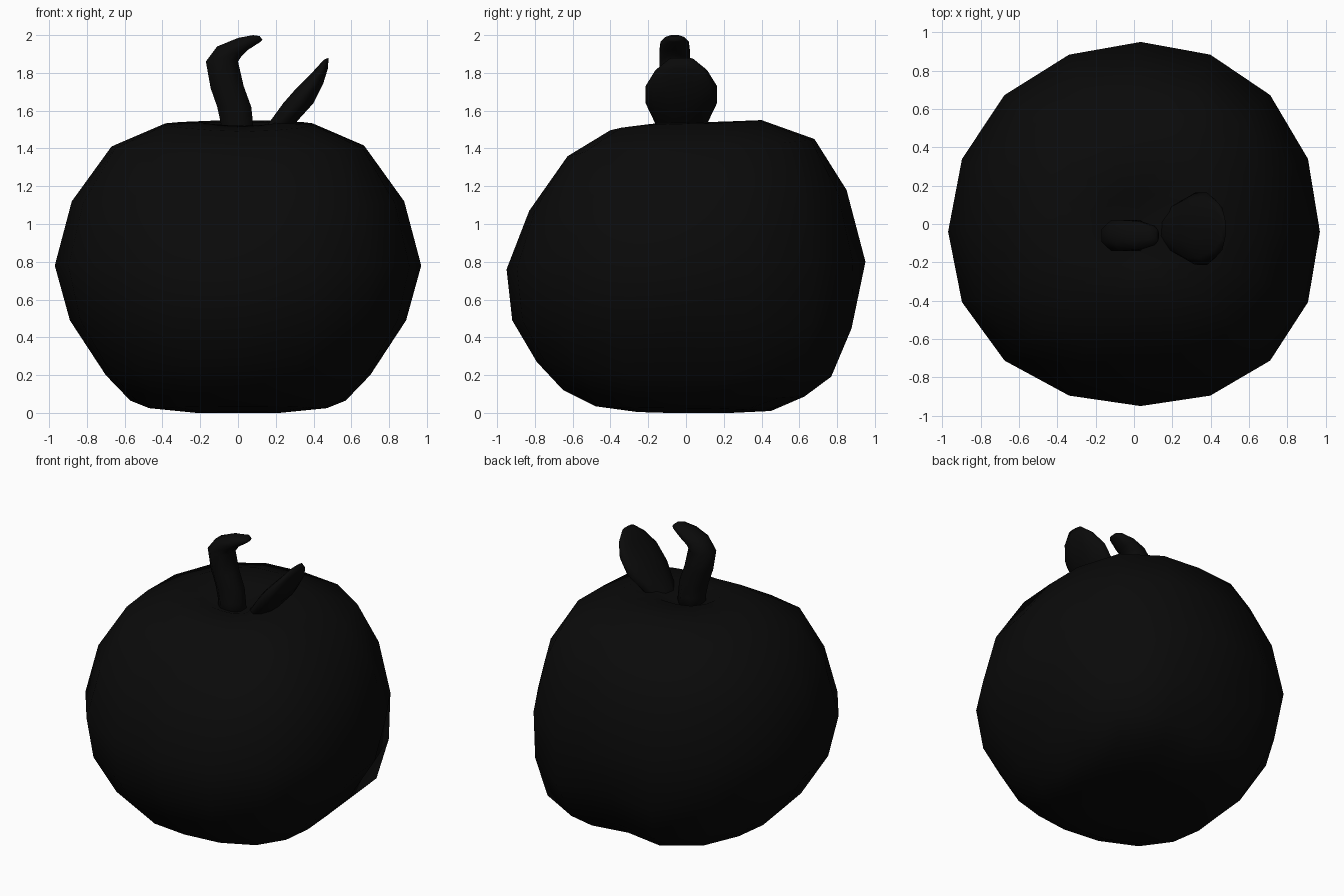
import bpy, bmesh
from math import sin, cos, pi

cube = bpy.data.objects.get("Cube")
if cube:
    bpy.data.objects.remove(cube)

black = bpy.data.materials.new("near_black")
black.use_nodes = True
tone = (0.003, 0.003, 0.003, 1)
black.diffuse_color = tone
black.node_tree.nodes["Principled BSDF"].inputs["Base Color"].default_value = tone


def loft(name, rings, poles=None):
    """Skin a stack of closed rings; ends are pointed at poles or capped flat."""
    bm = bmesh.new()
    loops = [[bm.verts.new(p) for p in ring] for ring in rings]
    n = len(loops[0])
    for a, b in zip(loops, loops[1:]):
        for i in range(n):
            j = (i + 1) % n
            bm.faces.new((a[i], a[j], b[j], b[i]))
    for end, loop in enumerate((loops[0], loops[-1])):
        if poles:
            tip = bm.verts.new(poles[end])
            for i in range(n):
                bm.faces.new((loop[i], loop[(i + 1) % n], tip))
        else:
            bm.faces.new(loop)
    bmesh.ops.recalc_face_normals(bm, faces=bm.faces)
    mesh = bpy.data.meshes.new(name)
    bm.to_mesh(mesh)
    bm.free()
    mesh.materials.append(black)
    for f in mesh.polygons:
        f.use_smooth = True
    obj = bpy.data.objects.new(name, mesh)
    bpy.context.collection.objects.link(obj)
    return obj


def blade(name, sections, y, sides):
    """Loft oval sections given as left point, right point and half depth."""
    rings = []
    for x0, z0, x1, z1, depth in sections:
        ring = []
        for i in range(sides):
            a = 2 * pi * (i + 0.5) / sides
            # widen so the flats of the polygon reach the given edges
            u = cos(a) / cos(pi / sides)
            v = sin(a) / cos(pi / sides)
            ring.append(((x0 + x1) / 2 + u * (x1 - x0) / 2, y + v * depth,
                         (z0 + z1) / 2 + u * (z1 - z0) / 2))
        rings.append(ring)
    return loft(name, rings)


# Fruit body: (radius, height) profiles for the sides, front and back
side = [(.22, 0), (.47, .025), (.57, .065), (.70, .20), (.89, .49), (.97, .78),
        (.88, 1.12), (.67, 1.41), (.39, 1.53), (.20, 1.54)]
front = [(.26, .005), (.48, .035), (.65, .12), (.79, .27), (.92, .49), (.95, .76),
         (.83, 1.07), (.62, 1.35), (.40, 1.49), (.22, 1.52)]
back = [(.24, 0), (.45, .01), (.64, .09), (.78, .19), (.89, .44), (.95, .80),
        (.85, 1.18), (.68, 1.45), (.40, 1.55), (.15, 1.54)]
# Extra radius on the diagonals, which makes the shoulders squarer
square = [0, .02, .03, .04, .03, .02, .04, .09, .06, .02]
# Low cleft at the back with a lobe on either side: column -> extra radius
lobes = {2: (.08, .11, .05), 3: (.04, .05, .05), 4: (-.05, -.08, -.08),
         5: (.04, .03, .04), 6: (.03, .01, 0)}
SEGMENTS = 16
rings = []
for level in range(len(side)):
    ring = []
    for i in range(SEGMENTS):
        a = 2 * pi * i / SEGMENTS
        w = sin(a) ** 2
        end = back if sin(a) > 0 else front
        r = side[level][0] * (1 - w) + end[level][0] * w
        z = side[level][1] * (1 - w) + end[level][1] * w
        r += square[level] * sin(2 * a) ** 2
        if level in (2, 3, 4) and i in lobes:
            r += lobes[i][level - 2]
        ring.append((r * cos(a) + .035 * w, r * sin(a) - .04 * (1 - w), z))
    rings.append(ring)
loft("fruit_body", rings, poles=((0, 0, .04), (0, -.02, 1.44)))

# Hooked stem
blade("stem", [
    (-.09, 1.42, .09, 1.42, .08), (-.09, 1.53, .08, 1.53, .08),
    (-.11, 1.62, .07, 1.62, .08),
    (-.145, 1.72, .03, 1.73, .08), (-.17, 1.86, 0, 1.86, .08),
    (-.11, 1.94, .02, 1.89, .08), (0, 1.985, .05, 1.92, .075),
    (.08, 2.0, .12, 1.965, .05), (.115, 1.995, .13, 1.975, .03)], -.06, 8)

# Leaf leaning outwards beside the stem
blade("leaf", [
    (.08, 1.44, .20, 1.44, .07), (.16, 1.53, .30, 1.53, .13),
    (.24, 1.64, .40, 1.64, .18), (.31, 1.72, .45, 1.74, .18),
    (.40, 1.81, .475, 1.82, .13), (.455, 1.87, .48, 1.88, .06)], -.025, 10)
